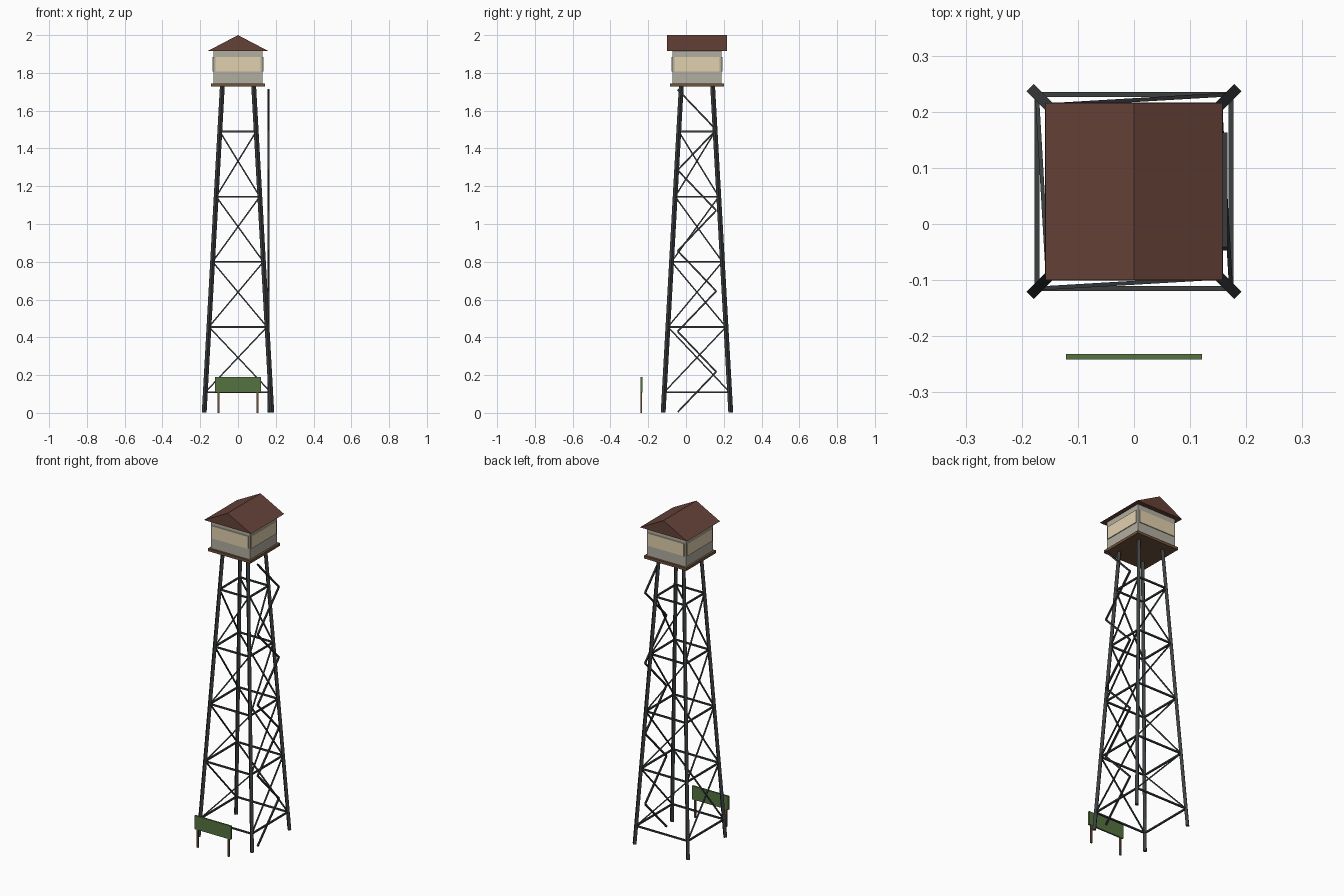
import bpy, bmesh
from math import radians
from mathutils import Vector, Matrix

if "Cube" in bpy.data.objects:
    bpy.data.objects.remove(bpy.data.objects["Cube"])

CY = 0.058          # tower centre in y


def mat(name, c):
    m = bpy.data.materials.new(name)
    m.diffuse_color = (*c, 1)
    m.use_nodes = True
    m.node_tree.nodes["Principled BSDF"].inputs["Base Color"].default_value = m.diffuse_color
    return m


STEEL = mat("dark_steel", (0.045, 0.05, 0.052))
STAIR = mat("stair_steel", (0.035, 0.037, 0.04))
WOOD = mat("deck_wood", (0.16, 0.085, 0.045))
WALL = mat("wall", (0.44, 0.42, 0.35))
GLASS = mat("warm_window", (0.75, 0.63, 0.42))
ROOF = mat("roof_brown", (0.13, 0.055, 0.04))
GREEN = mat("sign_green", (0.09, 0.17, 0.05))


def finish(name, bm, m):
    bmesh.ops.recalc_face_normals(bm, faces=bm.faces)
    me = bpy.data.meshes.new(name)
    bm.to_mesh(me)
    bm.free()
    me.materials.append(m)
    ob = bpy.data.objects.new(name, me)
    bpy.context.collection.objects.link(ob)
    return ob


def add_box(bm, c, s):
    M = Matrix.Translation(c) @ Matrix.Diagonal((*s, 1))
    bmesh.ops.create_cube(bm, size=1, matrix=M)


def box(name, c, s, m):
    bm = bmesh.new()
    add_box(bm, c, s)
    return finish(name, bm, m)


def add_beam(bm, a, b, w):
    a, b = Vector(a), Vector(b)
    d = b - a
    M = (Matrix.Translation((a + b) / 2) @ d.to_track_quat('Z', 'Y').to_matrix().to_4x4()
         @ Matrix.Diagonal((w, w, d.length, 1)))
    bmesh.ops.create_cube(bm, size=1, matrix=M)


def corner(i, z):
    # position of leg i (counter-clockwise from front left) at height z
    r = 0.179 - 0.0555 * z
    sx, sy = [(-1, -1), (1, -1), (1, 1), (-1, 1)][i % 4]
    return Vector((sx * r, CY + sy * r, z))


# Tapered legs
for i, n in enumerate(["front_left", "front_right", "back_right", "back_left"]):
    bm = bmesh.new()
    add_beam(bm, corner(i, 0.002), corner(i, 1.73), 0.018)
    finish(n + "_leg", bm, STEEL)

# Horizontal rings and diagonal braces
levels = [0.11 + 0.345 * k for k in range(5)]
rings, braces = bmesh.new(), bmesh.new()
for k, z in enumerate(levels):
    for i in range(4):
        add_beam(rings, corner(i, z), corner(i + 1, z), 0.009)
        if k < 4:
            add_beam(braces, corner(i, z), corner(i + 1, levels[k + 1]), 0.007)
finish("horizontal_struts", rings, STEEL)
finish("diagonal_braces", braces, STEEL)

# Zigzag stair on the right side
bm = bmesh.new()
pts = [(0.162, CY + (-0.102 if k % 2 == 0 else 0.102), 0.004 + 0.2135 * k) for k in range(9)]
for a, b in zip(pts, pts[1:]):
    add_beam(bm, a, b, 0.009)
finish("zigzag_stair", bm, STAIR)

# Cabin
box("platform", (0, CY, 1.735), (0.285, 0.285, 0.016), WOOD)
box("cabin_walls", (0, CY, 1.83), (0.26, 0.26, 0.175), WALL)
bm = bmesh.new()
add_box(bm, (0, CY, 1.845), (0.24, 0.27, 0.076))
add_box(bm, (0, CY, 1.845), (0.27, 0.24, 0.076))
finish("window_bands", bm, GLASS)

# Gable roof with ridge along y
bm = bmesh.new()
ends = [[bm.verts.new((x, CY + s * 0.158, z)) for x, z in ((-0.158, 1.917), (0.158, 1.917), (0, 2.0))]
        for s in (-1, 1)]
for e in ends:
    bm.faces.new(e)
for j in range(3):
    k = (j + 1) % 3
    bm.faces.new((ends[0][j], ends[0][k], ends[1][k], ends[1][j]))
finish("gable_roof", bm, ROOF)

# Sign board on two posts
box("sign_board", (0, -0.2365, 0.149), (0.242, 0.01, 0.082), GREEN)
for s, n in ((-1, "left"), (1, "right")):
    box(n + "_sign_post", (s * 0.103, -0.2365, 0.065), (0.01, 0.009, 0.13), WOOD)
